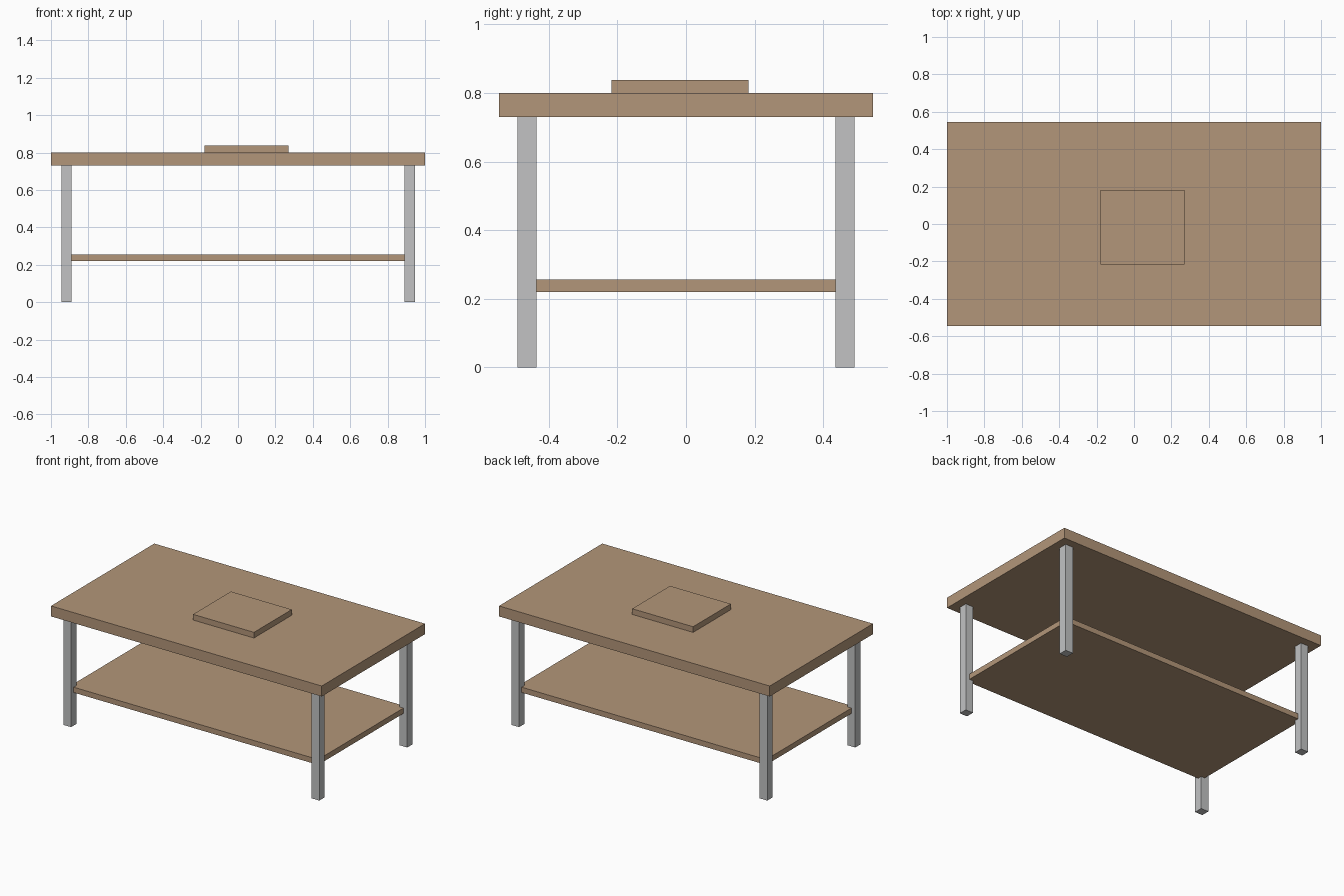
import bpy

cube = bpy.data.objects.get("Cube")
if cube:
    bpy.data.objects.remove(cube, do_unlink=True)


def make_material(name, rgb):
    mat = bpy.data.materials.new(name)
    mat.use_nodes = True
    color = (*rgb, 1.0)
    mat.diffuse_color = color
    mat.node_tree.nodes["Principled BSDF"].inputs["Base Color"].default_value = color
    return mat


def box(name, low, high, mat):
    """Add a box spanning two opposite corners."""
    center = [(a + b) / 2 for a, b in zip(low, high)]
    bpy.ops.mesh.primitive_cube_add(size=1, location=center)
    obj = bpy.context.object
    obj.name = name
    obj.scale = [b - a for a, b in zip(low, high)]
    bpy.ops.object.transform_apply(location=False, rotation=False, scale=True)
    obj.data.materials.append(mat)
    return obj


wood = make_material("light brown wood", (0.45, 0.305, 0.192))
metal = make_material("light grey metal", (0.54, 0.545, 0.55))

# Table top and the low slab lying on it
box("table_top", (-1, -0.545, 0.73), (1, 0.545, 0.80), wood)
box("top_slab", (-0.18, -0.217, 0.80), (0.27, 0.182, 0.838), wood)

# Lower shelf, let into the legs up to their centres
leg_x, leg_y, half = 0.917, 0.464, 0.028
box("lower_shelf", (-leg_x, -leg_y, 0.22), (leg_x, leg_y, 0.256), wood)

# Four square legs
for x_side, x_name in ((-1, "right"), (1, "left")):
    for y_side, y_name in ((-1, "front"), (1, "back")):
        x, y = x_side * leg_x, y_side * leg_y
        box(f"{y_name}_{x_name}_leg", (x - half, y - half, 0),
            (x + half, y + half, 0.73), metal)
